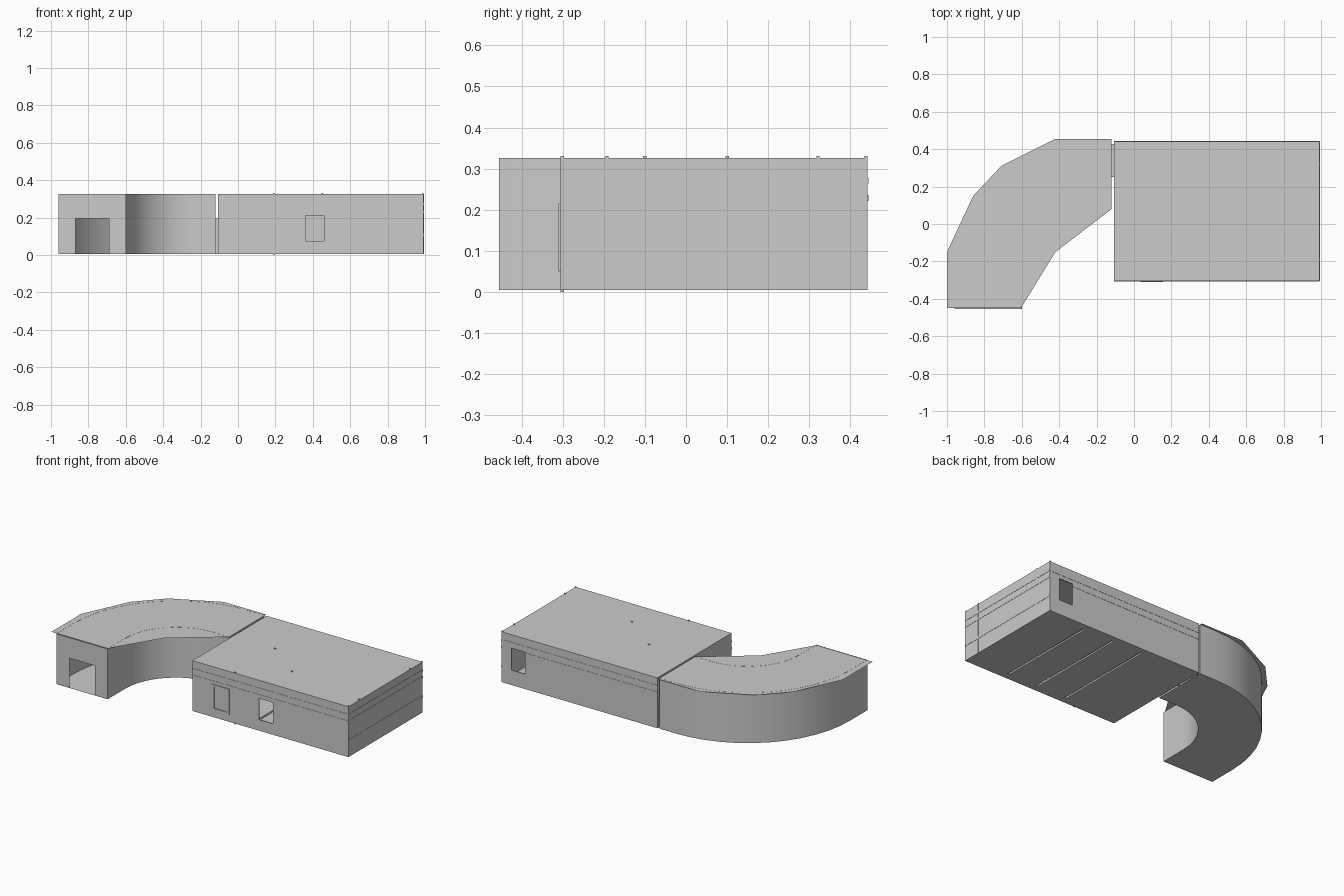
import bpy, bmesh, math
from mathutils import Vector

if "Cube" in bpy.data.objects:
    bpy.data.objects.remove(bpy.data.objects["Cube"])

Z0, Z1 = 0.005, 0.326          # floor and roof heights
X0, X1, Y0, Y1 = -0.108, 0.992, -0.305, 0.442   # room footprint

grey = bpy.data.materials.new("plain_grey")
grey.diffuse_color = (0.6, 0.6, 0.6, 1)
grey.use_nodes = True
grey.node_tree.nodes["Principled BSDF"].inputs["Base Color"].default_value = grey.diffuse_color


def finish(name, bm, smooth=False):
    me = bpy.data.meshes.new(name)
    bm.to_mesh(me)
    bm.free()
    me.materials.append(grey)
    for p in me.polygons:
        p.use_smooth = smooth
    ob = bpy.data.objects.new(name, me)
    bpy.context.collection.objects.link(ob)
    return ob


def add_box(bm, lo, hi):
    lo, hi = Vector(lo), Vector(hi)
    vs = bmesh.ops.create_cube(bm, size=1)["verts"]
    for v in vs:
        v.co = (lo + hi) / 2 + Vector(v.co[i] * (hi[i] - lo[i]) for i in range(3))


def boxes(name, items):
    bm = bmesh.new()
    for lo, hi in items:
        add_box(bm, lo, hi)
    return finish(name, bm)


def sheet(name, pts, flip=False):
    """One flat face through the given outline."""
    bm = bmesh.new()
    f = bm.faces.new([bm.verts.new(p) for p in pts])
    if flip:
        f.normal_flip()
    return finish(name, bm)


def ribbon(name, path):
    """Upright smooth wall along a plan path."""
    bm = bmesh.new()
    cols = [(bm.verts.new((x, y, Z0)), bm.verts.new((x, y, Z1 + 0.0006))) for x, y in path]
    for a, b in zip(cols, cols[1:]):
        bm.faces.new((a[0], b[0], b[1], a[1]))
    return finish(name, bm, True)


def pierced_wall(name, y, thick, hole):
    """Wall along x with one rectangular opening (x0, x1, z0, z1)."""
    a, b, c, d = hole
    ya, yb = min(y, y + thick), max(y, y + thick)
    boxes(name, [((X0, ya, Z0), (a, yb, Z1)), ((b, ya, Z0), (X1, yb, Z1)),
                 ((a, ya, Z0), (b, yb, c)), ((a, ya, d), (b, yb, Z1))])


def door_outline(s0, s1, d0, d1, top):
    """Wall outline with a doorway reaching the floor."""
    return [(s0, Z0), (d0, Z0), (d0, top), (d1, top), (d1, Z0),
            (s1, Z0), (s1, Z1), (s0, Z1)]


# Room shell
T = 0.006
pierced_wall("room_front_wall", Y0, T, (0.36, 0.46, 0.075, 0.21))
pierced_wall("room_back_wall", Y1, -T, (0.825, 0.92, 0.10, 0.24))
boxes("room_right_wall", [((X1 - T, Y0, Z0), (X1, Y1, Z1))])
sheet("room_left_wall", [(X0, s, z) for s, z in
                         door_outline(Y0, Y1, 0.26, 0.42, 0.19)], True)
boxes("room_roof", [((X0, Y0, Z1 - 0.003), (X1, Y1, Z1))])

# Floor panels, parted by narrow slots
G = 0.014
cuts = (0.28, 0.49, 0.70)
panels = [((a, Y0, Z0), (b, Y1, Z0 + 0.01)) for a, b in
          zip((X0,) + tuple(c + G for c in cuts), cuts + (X1,))]
panels += [((c, y0, Z0), (c + G, y1, Z0 + 0.01)) for c in cuts
           for y0, y1 in ((Y0, Y0 + 0.04), (Y1 - 0.04, Y1))]
boxes("room_floor", panels)

# Framed panel on the front wall
fx0, fx1, fz0, fz1, w = 0.035, 0.155, 0.05, 0.215, 0.014
yf = Y0 - 0.005
boxes("front_panel_frame", [
    ((fx0, yf, fz0), (fx0 + w, Y0, fz1)), ((fx1 - w, yf, fz0), (fx1, Y0, fz1)),
    ((fx0 + w, yf, fz0), (fx1 - w, Y0, fz0 + w)),
    ((fx0 + w, yf, fz1 - w), (fx1 - w, Y0, fz1))])

# Thin trim strips around the room
E, H = 0.0015, 0.014
strips = []
for z in (0.222, 0.264):
    strips.append(((X0, Y0 - E, z), (X1, Y0, z + H)))
    strips.append(((X0, Y1, z), (0.825 if z < 0.24 else X1, Y1 + E, z + H)))
for z in (0.10, 0.222, 0.264):
    strips.append(((X1, Y0, z), (X1 + E, Y1, z + H)))
for y in (-0.195, 0.318):
    strips.append(((X1, y, Z0), (X1 + E, y + 0.006, Z1)))
boxes("trim_strips", strips)

# Small studs on the roof and base
studs = [(0.19, Y0 + 0.004, Z1), (0.19, Y0 + 0.004, 0.0), (0.19, 0.1, Z1), (0.45, -0.1, Z1)]
studs += [(X1 - 0.004, y, Z1) for y in (Y0 + 0.004, -0.192, 0.321, Y1 - 0.004)]
boxes("edge_studs", [((x - 0.004, y - 0.004, z), (x + 0.004, y + 0.004, z + 0.005))
                     for x, y, z in studs])

# Corridor walls: two concentric quarter bends with straight ends
CX, CY, YF, XE = -0.24, -0.28, -0.455, -0.12


def bend(r, n):
    arc = [(CX + r * math.cos(t), CY + r * math.sin(t))
           for t in (math.pi / 2 * (1 + i / n) for i in range(n + 1))]
    return [(XE, CY + r)] + arc + [(CX - r, YF)]


outer, inner = bend(0.72, 12), bend(0.36, 10)[::-1]
ribbon("corridor_outer_wall", outer)
ribbon("corridor_inner_wall", inner)

# Corridor end walls with doorways
sheet("corridor_front_wall", [(s, YF, z) for s, z in
                              door_outline(CX - 0.72, CX - 0.36, -0.87, -0.69, 0.195)])
sheet("corridor_end_wall", [(XE, s, z) for s, z in
                            door_outline(CY + 0.36, CY + 0.72, 0.26, 0.42, 0.19)])

# Doorway link between corridor and room
boxes("door_link", [((XE, 0.252, Z0), (X0, 0.26, 0.195)),
                    ((XE, 0.42, Z0), (X0, 0.428, 0.195)),
                    ((XE, 0.26, 0.187), (X0, 0.42, 0.195))])

# Corridor roof with eaves, and floor
roof = [(-1, -0.45), (-0.605, -0.45), (-0.42, -0.15), (XE, 0.08), (XE, 0.455),
        (-0.42, 0.455), (-0.71, 0.31), (-0.86, 0.15), (-1, -0.15)]
sheet("corridor_roof", [(x, y, Z1) for x, y in roof])
sheet("corridor_floor", [(x, y, Z0) for x, y in outer + inner], True)
